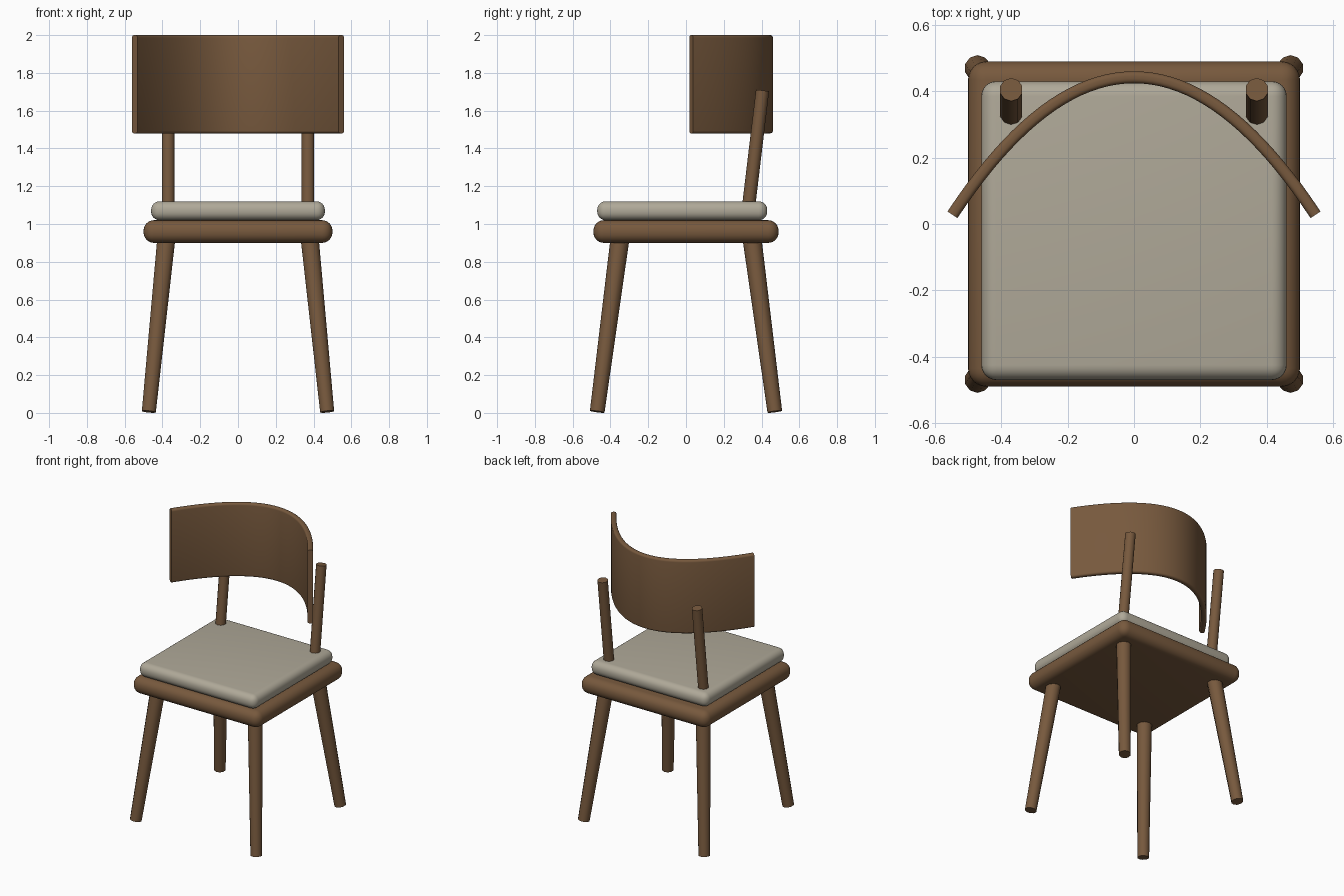
import bpy, bmesh, math
from mathutils import Vector

if "Cube" in bpy.data.objects:
    bpy.data.objects.remove(bpy.data.objects["Cube"])


def make_material(name, rgb):
    mat = bpy.data.materials.new(name)
    mat.diffuse_color = (*rgb, 1.0)
    mat.use_nodes = True
    mat.node_tree.nodes["Principled BSDF"].inputs["Base Color"].default_value = mat.diffuse_color
    return mat


wood = make_material("walnut wood", (0.185, 0.100, 0.047))
fabric = make_material("grey beige fabric", (0.43, 0.395, 0.315))


def finish(bm, name, mat):
    """Turn a bmesh into a smooth shaded object with sharp edges kept."""
    bmesh.ops.recalc_face_normals(bm, faces=bm.faces)
    mesh = bpy.data.meshes.new(name)
    bm.to_mesh(mesh)
    bm.free()
    mesh.materials.append(mat)
    obj = bpy.data.objects.new(name, mesh)
    bpy.context.collection.objects.link(obj)
    bpy.ops.object.select_all(action='DESELECT')
    obj.select_set(True)
    bpy.context.view_layer.objects.active = obj
    bpy.ops.object.shade_smooth_by_angle(angle=math.radians(50))
    return obj


def rounded_slab(name, low, high, radius, mat):
    """Box between two corners with all edges rounded."""
    low, high = Vector(low), Vector(high)
    bm = bmesh.new()
    bmesh.ops.create_cube(bm, size=1)
    for v in bm.verts:
        v.co = Vector([(low[i] + high[i]) / 2 + v.co[i] * (high[i] - low[i])
                       for i in range(3)])
    bmesh.ops.bevel(bm, geom=bm.edges[:], offset=radius, segments=6,
                    profile=0.5, affect='EDGES', clamp_overlap=True)
    return finish(bm, name, mat)


def rod(name, start, end, r_start, r_end, mat, sides=10):
    """Tapered round rod between two points."""
    start, end = Vector(start), Vector(end)
    axis = end - start
    bm = bmesh.new()
    bmesh.ops.create_cone(bm, cap_ends=True, segments=sides, radius1=r_start,
                          radius2=r_end, depth=axis.length)
    turn = Vector((0, 0, 1)).rotation_difference(axis)
    for v in bm.verts:
        v.co = turn @ v.co + (start + end) / 2
    return finish(bm, name, mat)


# Seat: wooden frame with a cushion on top
rounded_slab("seat_frame", (-0.50, -0.49, 0.90), (0.50, 0.49, 1.02), 0.055, wood)
rounded_slab("seat_cushion", (-0.46, -0.47, 1.02), (0.46, 0.43, 1.12), 0.045, fabric)

# Splayed tapered legs and the leaning back posts
for sx, side in ((-1, "left"), (1, "right")):
    for sy, place in ((-1, "front"), (1, "back")):
        rod(f"{place}_leg_{side}", (sx * 0.472, sy * 0.470, 0.0065),
            (sx * 0.380, sy * 0.350, 0.92), 0.039, 0.050, wood)
    rod(f"back_post_{side}", (sx * 0.37, 0.324, 1.03),
        (sx * 0.37, 0.405, 1.707), 0.035, 0.035, wood)

# Backrest: rounded upright section swept along a parabola
half_thick, z_low, z_high, corner = 0.018, 1.48, 2.0, 0.014
section = []
for ci, (u, z) in enumerate(((1, z_high), (-1, z_high), (-1, z_low), (1, z_low))):
    cu = u * (half_thick - corner)
    cz = z - corner if z == z_high else z + corner
    for k in range(5):
        a = math.radians(90 * ci + 22.5 * k)
        section.append((cu + corner * math.cos(a), cz + corner * math.sin(a)))

bm = bmesh.new()
rings = []
steps = 40
for i in range(steps + 1):
    x = 0.547 * (2 * i / steps - 1)
    y = 0.442 - 1.385 * x * x
    normal = Vector((2 * 1.385 * x, 1, 0)).normalized()
    rings.append([bm.verts.new((x + normal.x * u, y + normal.y * u, z))
                  for u, z in section])
n = len(section)
for a, b in zip(rings, rings[1:]):
    for j in range(n):
        bm.faces.new((a[j], a[(j + 1) % n], b[(j + 1) % n], b[j]))
bm.faces.new(rings[0])
bm.faces.new(rings[-1])
finish(bm, "backrest", wood)
